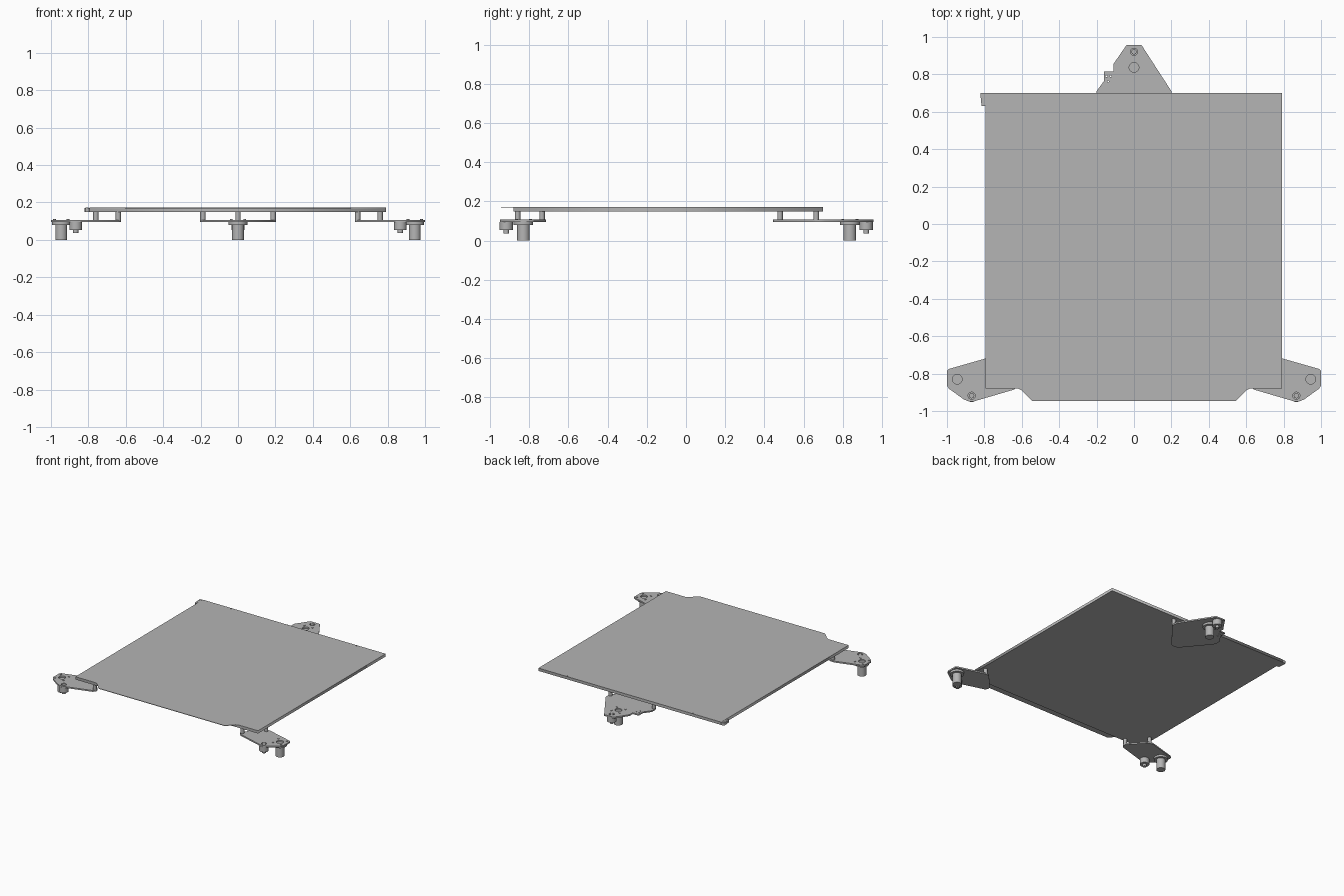
import bpy
from math import pi, cos, sin, radians

cube = bpy.data.objects.get("Cube")
if cube:
    bpy.data.objects.remove(cube, do_unlink=True)

grey = bpy.data.materials.new("machined grey")
grey.use_nodes = True
GREY = (0.46, 0.46, 0.46, 1)
grey.diffuse_color = GREY
grey.node_tree.nodes["Principled BSDF"].inputs["Base Color"].default_value = GREY


def circle(x, y, r, n=24):
    return [(x + r * cos(2 * pi * i / n), y + r * sin(2 * pi * i / n)) for i in range(n)]


def slab(name, outline, z0, z1, holes=()):
    """Flat sheet cut from an outline, with round holes (x, y, radius)."""
    curve = bpy.data.curves.new(name, "CURVE")
    curve.dimensions = "2D"
    curve.fill_mode = "BOTH"
    curve.extrude = (z1 - z0) / 2
    for loop in [outline] + [circle(*h) for h in holes]:
        spline = curve.splines.new("POLY")
        spline.points.add(len(loop) - 1)
        for point, (x, y) in zip(spline.points, loop):
            point.co = (x, y, 0, 1)
        spline.use_cyclic_u = True
    obj = bpy.data.objects.new(name, curve)
    obj.location.z = (z0 + z1) / 2
    bpy.context.collection.objects.link(obj)
    bpy.ops.object.select_all(action="DESELECT")
    obj.select_set(True)
    bpy.context.view_layer.objects.active = obj
    bpy.ops.object.convert(target="MESH")
    obj = bpy.context.object
    obj.name = name
    obj.data.materials.clear()
    obj.data.materials.append(grey)
    return obj


def rod(name, x, y, r, z0, z1, sides=32):
    bpy.ops.mesh.primitive_cylinder_add(vertices=sides, radius=r, depth=z1 - z0,
                                        location=(x, y, (z0 + z1) / 2))
    obj = bpy.context.object
    obj.name = name
    obj.data.materials.append(grey)
    bpy.ops.object.shade_smooth_by_angle(angle=radians(35))


def rect(x0, y0, x1, y1):
    return [(x0, y0), (x1, y0), (x1, y1), (x0, y1)]


# Levels shared by the parts
BRACKET_LOW, BRACKET_TOP = 0.096, 0.107
BED_LOW, BED_TOP, SHEET_TOP = 0.15, 0.168, 0.172

# Heated bed, and the thin sheet on it with a tapered front grip
slab("bed_plate", rect(-0.795, -0.88, 0.79, 0.70), BED_LOW, BED_TOP)
slab("top_sheet", [(-0.795, -0.88), (-0.62, -0.88), (-0.60, -0.89), (-0.545, -0.945),
                   (0.545, -0.945), (0.60, -0.89), (0.62, -0.88), (0.79, -0.88),
                   (0.79, 0.70), (-0.795, 0.70)],
     BED_TOP, SHEET_TOP, [(-0.545, 0.692, 0.005), (0.545, 0.692, 0.005)])

# Cable connector on the rear corner
slab("cable_connector", [(-0.82, 0.70), (-0.82, 0.68), (-0.815, 0.63), (-0.795, 0.63),
                         (-0.795, 0.70)], BED_LOW, SHEET_TOP - 0.002)
for y in (0.645, 0.665, 0.685):
    rod("connector_screw", -0.808, y, 0.008, BED_TOP, SHEET_TOP, 12)


def mount(name, outline, nut, bush, pillars, small_holes=()):
    """Support bracket with lead screw nut, guide bush and bed pillars."""
    nx, ny = nut
    bx, by = bush
    slab(name + "_bracket", outline, BRACKET_LOW, BRACKET_TOP,
         [(nx, ny, 0.026), (bx, by, 0.019)] + list(small_holes))
    rod(name + "_nut_flange", nx, ny, 0.05, 0.08, BRACKET_LOW)
    rod(name + "_nut_body", nx, ny, 0.032, 0, 0.08)
    rod(name + "_bush_body", bx, by, 0.034, 0.054, BRACKET_LOW)
    rod(name + "_bush_tip", bx, by, 0.014, 0.036, 0.054)
    rod(name + "_bush_core", bx, by, 0.014, BRACKET_LOW, BRACKET_TOP)
    for sx in (-1, 1):
        for sy in (-1, 1):
            rod(name + "_nut_screw", nx + sx * 0.036, ny + sy * 0.036, 0.007,
                BRACKET_TOP, BRACKET_TOP + 0.004, 12)
    for x, y in pillars:
        rod(name + "_pillar", x, y, 0.014, BRACKET_TOP, BED_LOW, 24)


# Mirrored front mounts
front = [(1, -0.785), (0.99, -0.775), (0.78, -0.715), (0.745, -0.717), (0.63, -0.84),
         (0.625, -0.865), (0.64, -0.885), (0.855, -0.948), (0.88, -0.95), (0.91, -0.938),
         (0.99, -0.88), (1, -0.865)]
for side, s in (("left", 1), ("right", -1)):
    mount("front_" + side, [(s * x, y) for x, y in front],
          (s * 0.945, -0.83), (s * 0.868, -0.918),
          [(s * 0.76, -0.735), (s * 0.64, -0.86)])

# Rear mount, with a stepped sensor tab on one side
mount("rear", [(0.04, 0.957), (0.20, 0.71), (0.203, 0.67), (0.19, 0.645), (0.03, 0.452),
               (0, 0.445), (-0.03, 0.452), (-0.19, 0.645), (-0.203, 0.67), (-0.20, 0.71),
               (-0.16, 0.765), (-0.16, 0.815), (-0.11, 0.815), (-0.11, 0.855),
               (-0.04, 0.957)],
      (0, 0.837), (0, 0.92), [(-0.188, 0.665), (0.188, 0.665), (0, 0.48)],
      [(-0.147, 0.79, 0.005, 12), (-0.125, 0.79, 0.005, 12), (-0.138, 0.762, 0.005, 12)])
